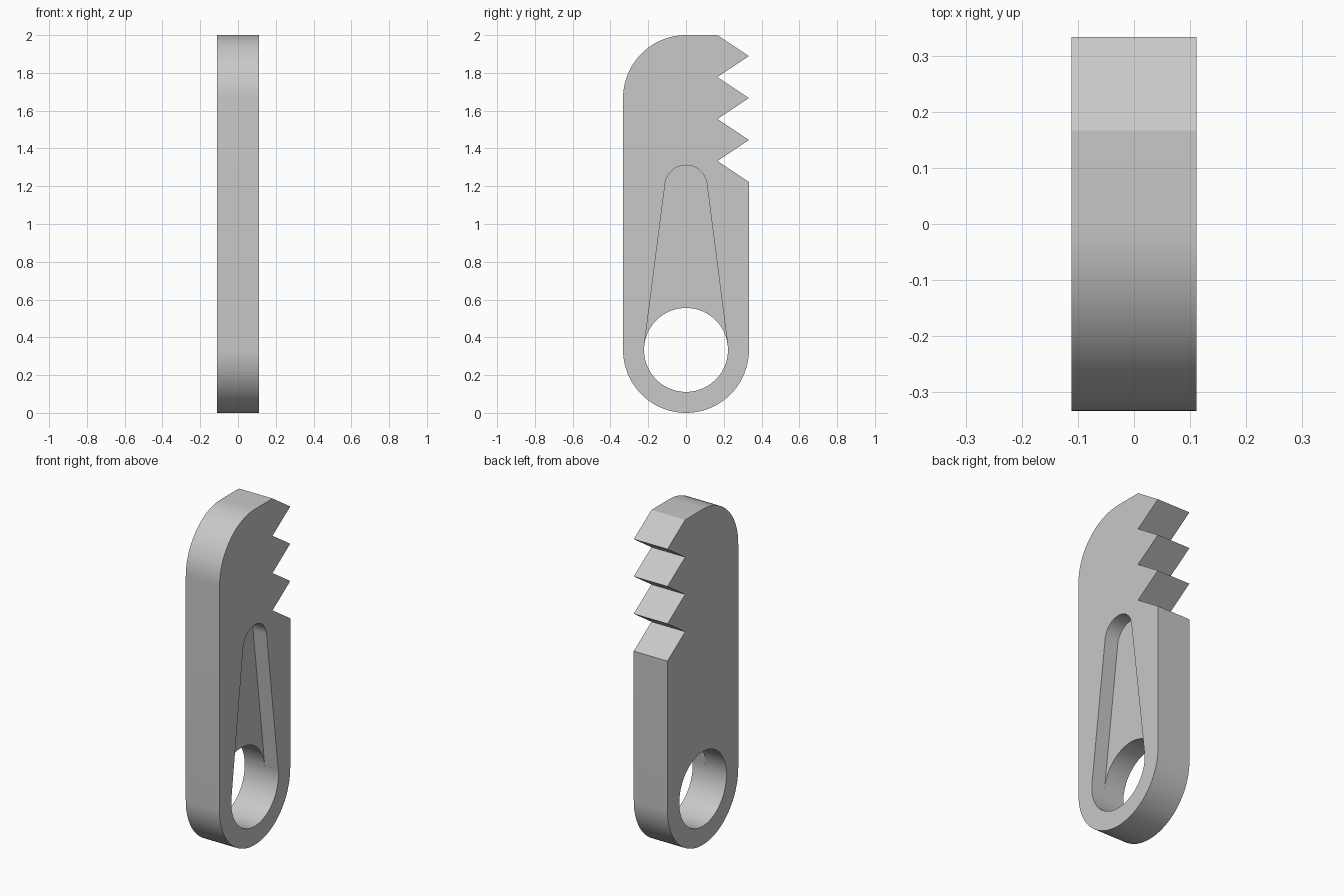
import bpy
import bmesh
import math

cube = bpy.data.objects.get("Cube")
if cube:
    bpy.data.objects.remove(cube, do_unlink=True)

U = 1 / 9          # module: the plate is 6 x 18 modules, 2 thick
STEPS = 40         # segments per half turn


def arc(cy, cz, r, start, end, steps=STEPS):
    """Points (y, z) on an arc, angles in radians."""
    return [(cy + r * math.cos(start + (end - start) * i / steps),
             cz + r * math.sin(start + (end - start) * i / steps))
            for i in range(steps + 1)]


def prism(name, outline, x0, x1):
    """Extrude a (y, z) outline in modules along x."""
    bm = bmesh.new()
    base = bm.faces.new([bm.verts.new((x0 * U, y * U, z * U)) for y, z in outline])
    side = bmesh.ops.extrude_face_region(bm, geom=[base])
    moved = [v for v in side["geom"] if isinstance(v, bmesh.types.BMVert)]
    bmesh.ops.translate(bm, verts=moved, vec=((x1 - x0) * U, 0, 0))
    bmesh.ops.recalc_face_normals(bm, faces=bm.faces)
    mesh = bpy.data.meshes.new(name)
    bm.to_mesh(mesh)
    bm.free()
    obj = bpy.data.objects.new(name, mesh)
    bpy.context.collection.objects.link(obj)
    return obj


# Plate outline: round foot, toothed rear edge, rounded front shoulder
outline = arc(0, 3, 3, math.pi, 2 * math.pi)
for i in range(4):
    outline += [(3, 11 + 2 * i), (1.5, 12 + 2 * i)]
outline[-1:] = [(1.5, 16 + 2)]
outline += arc(0, 15, 3, math.pi / 2, math.pi, STEPS // 2)
plate = prism("toothed_plate", outline, -1, 1)

# Through hole in the foot
hole = prism("hole_cutter", arc(0, 3, 2, 0, 2 * math.pi, 2 * STEPS)[:-1], -2, 2)

# Tapered recess: sides tangent to the hole and to a small top arc
top_z, top_r = 10.8, 1
tilt = math.asin((2 - top_r) / (top_z - 3))
taper = arc(0, top_z, top_r, tilt, math.pi - tilt)
taper += [(-2 * math.cos(tilt), 3 + 2 * math.sin(tilt)),
          (2 * math.cos(tilt), 3 + 2 * math.sin(tilt))]
recess = prism("recess_cutter", taper, 0.2, 2)

# Cut both shapes, then drop the cutters
bpy.context.view_layer.objects.active = plate
plate.select_set(True)
for cutter in (recess, hole):
    cutter.hide_render = True
    cut = plate.modifiers.new(cutter.name, "BOOLEAN")
    cut.operation = "DIFFERENCE"
    cut.solver = "EXACT"
    cut.object = cutter
    bpy.ops.object.modifier_apply(modifier=cut.name)
    bpy.data.objects.remove(cutter, do_unlink=True)

# Plain grey finish
grey = bpy.data.materials.new("light_grey")
grey.use_nodes = True
colour = (0.58, 0.58, 0.58, 1)
grey.diffuse_color = colour
grey.node_tree.nodes["Principled BSDF"].inputs["Base Color"].default_value = colour
plate.data.materials.clear()
plate.data.materials.append(grey)
bpy.ops.object.shade_smooth_by_angle(angle=math.radians(25))
